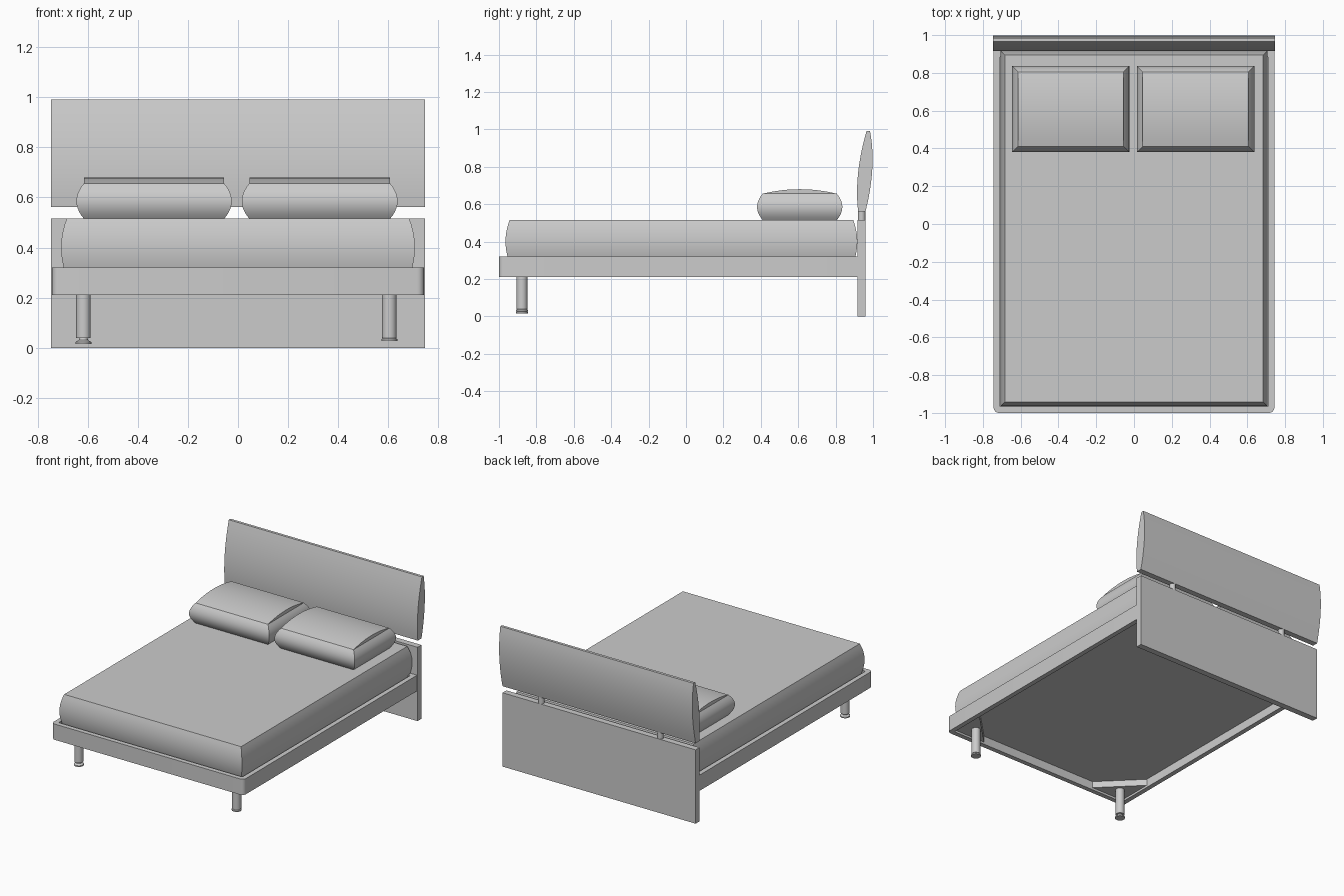
import bpy, bmesh, math

if "Cube" in bpy.data.objects:
    bpy.data.objects.remove(bpy.data.objects["Cube"])

grey = bpy.data.materials.new("plain grey")
grey.diffuse_color = (0.6, 0.6, 0.6, 1)
grey.use_nodes = True
grey.node_tree.nodes["Principled BSDF"].inputs["Base Color"].default_value = grey.diffuse_color


def finish(name, bm, smooth=False):
    bmesh.ops.remove_doubles(bm, verts=bm.verts, dist=1e-5)
    bmesh.ops.recalc_face_normals(bm, faces=bm.faces)
    me = bpy.data.meshes.new(name)
    bm.to_mesh(me)
    bm.free()
    me.materials.append(grey)
    ob = bpy.data.objects.new(name, me)
    bpy.context.collection.objects.link(ob)
    if smooth:
        bpy.ops.object.select_all(action='DESELECT')
        ob.select_set(True)
        bpy.context.view_layer.objects.active = ob
        bpy.ops.object.shade_smooth_by_angle(angle=math.radians(35))
    return ob


def loft(name, rings, cap_start=True, cap_end=True, closed=False, smooth=False):
    """Skin a list of equal-length loops of points."""
    bm = bmesh.new()
    vs = [[bm.verts.new(p) for p in r] for r in rings]
    n = len(rings[0])
    pairs = list(zip(vs, vs[1:])) + ([(vs[-1], vs[0])] if closed else [])
    for a, b in pairs:
        for i in range(n):
            j = (i + 1) % n
            bm.faces.new((a[i], a[j], b[j], b[i]))
    if cap_start and not closed:
        bm.faces.new(vs[0])
    if cap_end and not closed:
        bm.faces.new(vs[-1])
    return finish(name, bm, smooth)


def rect(x0, x1, y0, y1, z):
    return [(x0, y0, z), (x1, y0, z), (x1, y1, z), (x0, y1, z)]


def box(name, x0, x1, y0, y1, z0, z1):
    return loft(name, [rect(x0, x1, y0, y1, z) for z in (z0, z1)])


def cushion(name, x0, x1, y0, y1, z0, z1, inset, cap=True, steps=10):
    """Block whose four sides bulge outwards in an arc."""
    rings = []
    for i in range(steps + 1):
        t = i / steps
        d = inset * (2 * t - 1) ** 2
        rings.append(rect(x0 + d, x1 - d, y0 + d, y1 - d, z0 + (z1 - z0) * t))
    return loft(name, rings, cap_end=cap, smooth=True)


def prism_x(name, profile, x0, x1, smooth=True):
    return loft(name, [[(x, y, z) for y, z in profile] for x in (x0, x1)], smooth=smooth)


def lathe(name, x, y, profile, n=24):
    rings = [[(x + r * math.cos(2 * math.pi * k / n), y + r * math.sin(2 * math.pi * k / n), z)
              for k in range(n)] for r, z in profile]
    return loft(name, rings, smooth=True)


# Bed frame: hollow rails with rounded front corners
def outline(hx, y0, y1, r, z):
    pts = [(hx, y1, z), (-hx, y1, z)]
    for sx, a0 in ((-1, 180), (1, 270)):
        for k in range(7):
            a = math.radians(a0 + 15 * k)
            pts.append((sx * (hx - r) + r * math.cos(a), y0 + r + r * math.sin(a), z))
    return pts


outer, inner = (0.743, -1.0, 0.917, 0.028), (0.71, -0.967, 0.885, 0.005)
loft("bed_frame", [outline(*outer, 0.21), outline(*outer, 0.32),
                   outline(*inner, 0.32), outline(*inner, 0.21)], closed=True, smooth=True)
box("base_board", -0.71, 0.71, -0.967, 0.885, 0.27, 0.284)

# Mattress
cushion("mattress", -0.706, 0.706, -0.965, 0.916, 0.285, 0.515, 0.022)

# Pillows with a crowned top
for side, x0, x1 in (("left", -0.645, -0.025), ("right", 0.015, 0.637)):
    cushion(side + "_pillow", x0, x1, 0.38, 0.836, 0.515, 0.656, 0.03, cap=False)
    crown = [(0.41 + 0.396 * k / 12, 0.656 + 0.024 * (1 - (k / 6 - 1) ** 2)) for k in range(13)]
    prism_x(side + "_pillow_top", crown, x0 + 0.03, x1 - 0.03)

# Headboard: flat lower panel, lens-shaped upper panel and two joining posts
box("lower_headboard", -0.747, 0.747, 0.917, 0.96, 0, 0.516)


def bezier(p, c, q, n=12):
    return [tuple((1 - t) ** 2 * a + 2 * t * (1 - t) * b + t * t * d for a, b, d in zip(p, c, q))
            for t in (k / n for k in range(n + 1))]


lens = (bezier((0.92, 0.562), (0.898, 0.76), (0.965, 0.99))
        + bezier((0.984, 0.99), (1.02, 0.80), (0.96, 0.562)))
prism_x("upper_headboard", lens, -0.747, 0.747)
for side, x in (("left", -0.46), ("right", 0.46)):
    lathe(side + "_headboard_post", x, 0.939, [(0.02, 0.5), (0.02, 0.59)])

# Front legs with flared feet, each under a corner bracket
for side, s, x, foot in (("left", -1, -0.617, 0.015), ("right", 1, 0.604, 0.027)):
    lathe(side + "_leg", x, -0.877, [(0.029, 0.25), (0.029, 0.04)])
    lathe(side + "_foot", x, -0.877, [(0.015, 0.045), (0.018, foot + 0.016), (0.032, foot + 0.008),
                                     (0.032, foot)])
    loft(side + "_corner_bracket",
         [[(s * 0.71, -0.967, z), (s * 0.46, -0.967, z), (s * 0.71, -0.717, z)]
          for z in (0.225, 0.27)])
